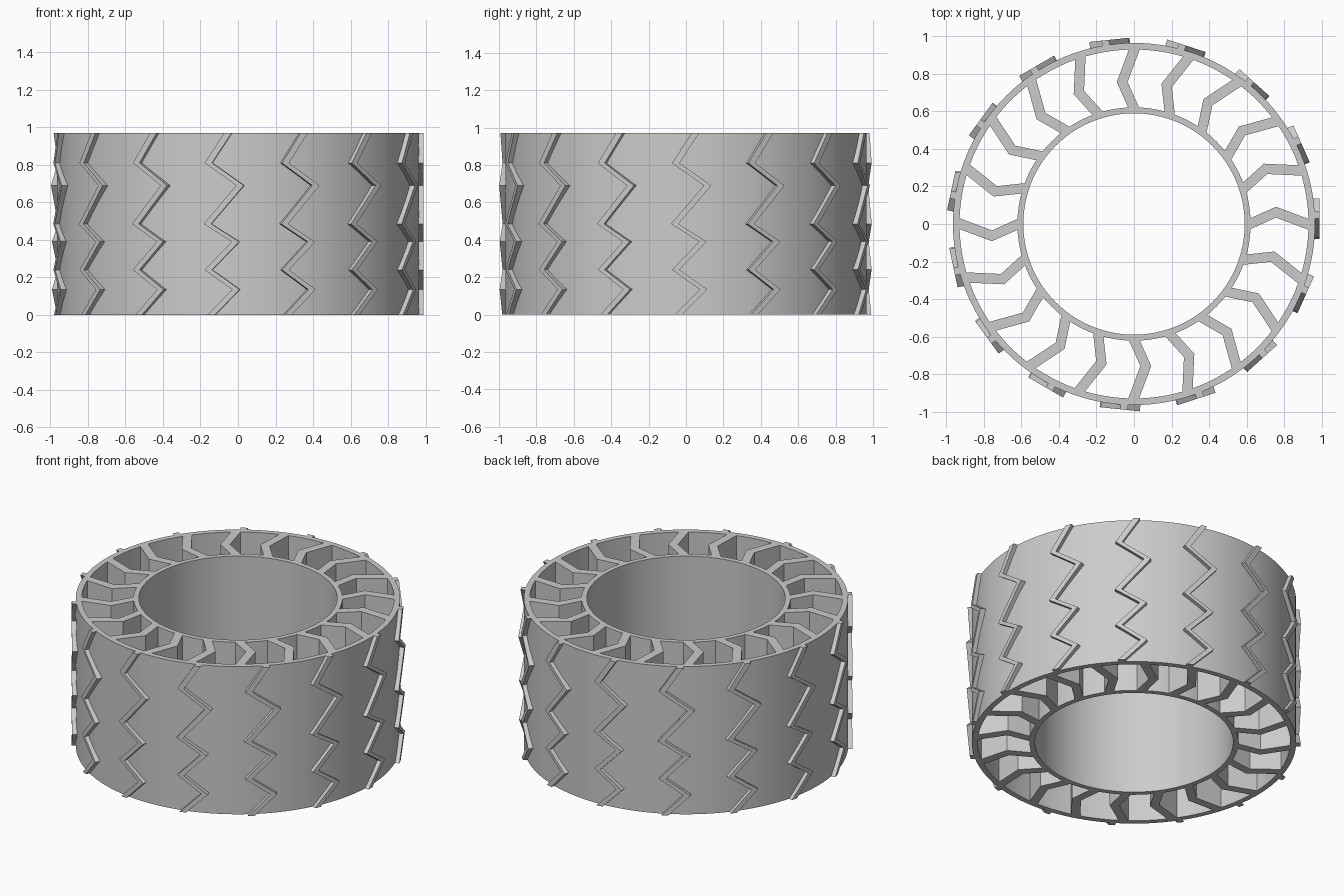
import bpy, bmesh
from math import radians
from mathutils import Matrix, Vector

HEIGHT = 0.97

if "Cube" in bpy.data.objects:
    bpy.data.objects.remove(bpy.data.objects["Cube"], do_unlink=True)

grey = bpy.data.materials.new("mid_grey")
grey.use_nodes = True
colour = (0.6, 0.6, 0.6, 1)
grey.diffuse_color = colour
grey.node_tree.nodes["Principled BSDF"].inputs["Base Color"].default_value = colour


def finish(name, bm):
    bmesh.ops.recalc_face_normals(bm, faces=bm.faces[:])
    mesh = bpy.data.meshes.new(name)
    bm.to_mesh(mesh)
    bm.free()
    mesh.materials.append(grey)
    obj = bpy.data.objects.new(name, mesh)
    bpy.context.collection.objects.link(obj)
    return obj


def ring(name, inner, outer, sides=128):
    """Upright tube with flat top and bottom rims."""
    bm = bmesh.new()
    corners = [(inner, 0), (outer, 0), (outer, HEIGHT), (inner, HEIGHT)]
    verts = [bm.verts.new((r, 0, z)) for r, z in corners]
    edges = [bm.edges.new((verts[i], verts[(i + 1) % 4])) for i in range(4)]
    bmesh.ops.spin(bm, geom=verts + edges, cent=(0, 0, 0), axis=(0, 0, 1),
                   angle=radians(360), steps=sides, use_merge=True)
    bmesh.ops.remove_doubles(bm, verts=bm.verts[:], dist=0.0001)
    obj = finish(name, bm)
    bpy.ops.object.select_all(action="DESELECT")
    obj.select_set(True)
    bpy.context.view_layer.objects.active = obj
    bpy.ops.object.shade_smooth_by_angle(angle=radians(30))


def bent_bar(bm, path, width, depth, turn):
    """Sweep a path sideways by width, thicken it by depth, turn it about z."""
    rot = Matrix.Rotation(turn, 3, "Z")
    offsets = [Vector(), Vector(width), Vector(width) + Vector(depth), Vector(depth)]
    rows = [[bm.verts.new(rot @ (Vector(p) + o)) for o in offsets] for p in path]
    for a, b in zip(rows, rows[1:]):
        for i in range(4):
            j = (i + 1) % 4
            bm.faces.new((a[i], a[j], b[j], b[i]))
    bm.faces.new(rows[0])
    bm.faces.new(rows[-1])


def radial_bars(name, count, path, width, depth):
    bm = bmesh.new()
    for i in range(count):
        bent_bar(bm, path, width, depth, radians(360 * i / count))
    finish(name, bm)


# Inner hub and outer band
ring("inner_hub", 0.59, 0.622)
ring("outer_band", 0.93, 0.965)

# Chevron spokes joining hub and band
spoke_path = [(0.61, -0.032, 0), (0.757, 0.034, 0), (0.938, -0.034, 0)]
radial_bars("chevron_spokes", 20, spoke_path, (0, 0.058, 0), (0, 0, HEIGHT))

# Zigzag treads: sideways offset and height of each bend
zigzag = [(0.03, HEIGHT), (-0.075, 0.81), (0.095, 0.69), (-0.08, 0.485),
          (0.07, 0.39), (-0.075, 0.24), (0.073, 0.135), (-0.06, 0)]
tread_path = [(0.95, t, z) for t, z in zigzag]
radial_bars("zigzag_treads", 15, tread_path, (0, 0.04, 0), (0.04, 0, 0))
